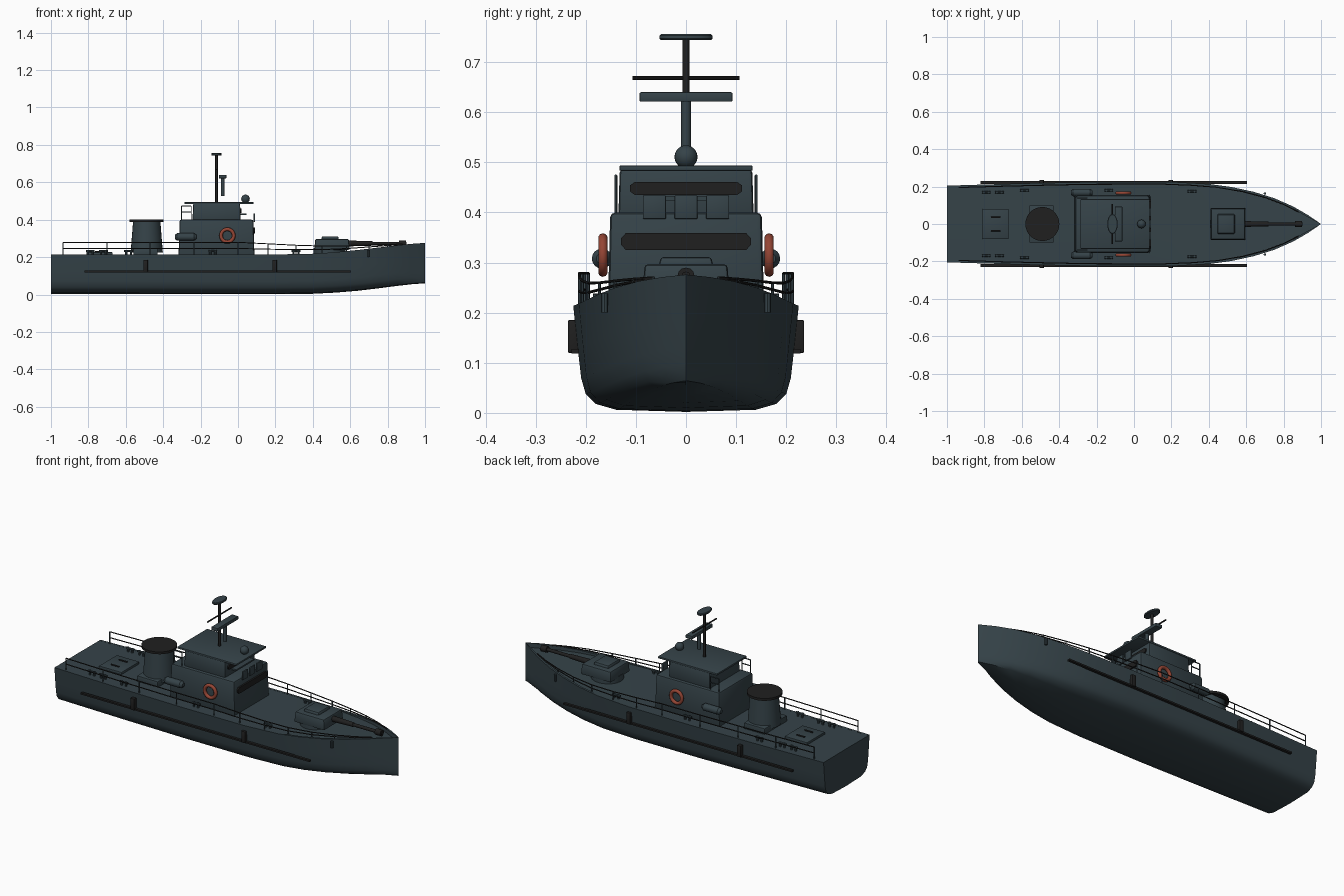
import bpy, bmesh, math
from mathutils import Vector, Matrix

cube = bpy.data.objects.get("Cube")
if cube:
    bpy.data.objects.remove(cube, do_unlink=True)


def material(name, rgb):
    m = bpy.data.materials.new(name)
    m.use_nodes = True
    m.diffuse_color = (*rgb, 1)
    m.node_tree.nodes["Principled BSDF"].inputs["Base Color"].default_value = (*rgb, 1)
    return m


GREY = material("slate grey", (0.036, 0.056, 0.066))
BLACK = material("soft black", (0.014, 0.014, 0.014))
RED = material("rust red", (0.3, 0.06, 0.035))


def finish(name, bm, mat, smooth=True):
    bmesh.ops.remove_doubles(bm, verts=bm.verts, dist=0.0001)
    bmesh.ops.recalc_face_normals(bm, faces=bm.faces)
    me = bpy.data.meshes.new(name)
    bm.to_mesh(me)
    bm.free()
    me.materials.append(mat)
    ob = bpy.data.objects.new(name, me)
    bpy.context.collection.objects.link(ob)
    if smooth:
        bpy.ops.object.select_all(action="DESELECT")
        ob.select_set(True)
        bpy.context.view_layer.objects.active = ob
        bpy.ops.object.shade_smooth_by_angle(angle=math.radians(35))
    return ob


def box(name, x, y, z, mat=GREY, bevel=0.0, taper=1.0):
    """Box from (min, max) ranges; the top is scaled by taper."""
    bm = bmesh.new()
    bmesh.ops.create_cube(bm, size=1)
    for v in bm.verts:
        k = taper if v.co.z > 0 else 1
        v.co = [(r[0] + r[1]) / 2 + c * (r[1] - r[0]) * s
                for r, c, s in zip((x, y, z), v.co, (k, k, 1))]
    if bevel:
        bmesh.ops.bevel(bm, geom=bm.edges[:], offset=bevel, segments=2,
                        profile=0.5, affect="EDGES")
    return finish(name, bm, mat)


def add_rod(bm, a, b, r1, r2=None, sides=8):
    a, b = Vector(a), Vector(b)
    d = b - a
    turn = Vector((0, 0, 1)).rotation_difference(d.normalized()).to_matrix().to_4x4()
    bmesh.ops.create_cone(bm, cap_ends=True, segments=sides, radius1=r1,
                          radius2=r1 if r2 is None else r2, depth=d.length,
                          matrix=Matrix.Translation((a + b) / 2) @ turn)


def rods(name, pairs, r, mat=GREY, r2=None, sides=8):
    bm = bmesh.new()
    for a, b in pairs:
        add_rod(bm, a, b, r, r2, sides)
    return finish(name, bm, mat)


def plate(name, outline, x0, x1, mat):
    """Extrude a (y, z) outline along x."""
    bm = bmesh.new()
    face = bm.faces.new([bm.verts.new((x0, y, z)) for y, z in outline])
    ext = bmesh.ops.extrude_face_region(bm, geom=[face])
    bmesh.ops.translate(bm, vec=(x1 - x0, 0, 0),
                        verts=[g for g in ext["geom"] if isinstance(g, bmesh.types.BMVert)])
    return finish(name, bm, mat, False)


# Hull lines: x, half beam, sheer height, keel height
LINES = [(-1, .205, .213, .004), (-.6, .217, .213, .003), (-.2, .225, .213, .002),
         (.2, .225, .214, .002), (.4, .214, .218, .004), (.52, .198, .226, .010),
         (.64, .172, .238, .020), (.75, .138, .251, .033), (.85, .094, .263, .046),
         (.93, .048, .271, .055), (1, 0, .276, .060)]


def line_at(x, col):
    for p, q in zip(LINES, LINES[1:]):
        if x <= q[0]:
            t = (x - p[0]) / (q[0] - p[0])
            return p[col] + t * (q[col] - p[col])
    return LINES[-1][col]


# Hull with a low bulwark around the sunken foredeck
SECTION = [(0, 0), (.62, .02), (.80, .075), (.89, .17), (.93, .32), (.96, .6), (1, 1)]
bm = bmesh.new()
rings = []
for x, beam, sheer, keel in LINES:
    half = [(beam * u, keel + (sheer - keel) * w) for u, w in SECTION]
    inner = max(beam - .012, 0)
    deck = sheer - (sheer - .212) * .4
    half += [(inner, sheer), (inner, deck), (0, deck + .001)]
    full = half + [(-y, z) for y, z in half[-2:0:-1]]
    rings.append([bm.verts.new((x, y, z)) for y, z in full])
n = len(rings[0])
for a, b in zip(rings, rings[1:]):
    for i in range(n):
        bm.faces.new((a[i], a[(i + 1) % n], b[(i + 1) % n], b[i]))
bm.faces.new(rings[0])
bmesh.ops.dissolve_degenerate(bm, dist=0.0001, edges=bm.edges)
finish("hull", bm, GREY)

# Deckhouse, bridge and roof
box("deckhouse", (-.318, .088), (-.156, .156), (.205, .40), bevel=.010, taper=.97)
box("bridge", (-.243, .014), (-.135, .135), (.39, .487), bevel=.008, taper=.98)
box("bridge_roof", (-.286, .083), (-.133, .133), (.483, .494), bevel=.003)


def window_strip(name, w, z0, z1, x0, x1):
    zm, c = (z0 + z1) / 2, .010
    plate(name, [(-w, zm - .006), (-w + c, z0), (w - c, z0), (w, zm - .006),
                 (w, zm + .006), (w - c, z1), (-w + c, z1), (-w, zm + .006)], x0, x1, BLACK)


window_strip("deckhouse_window", .13, .325, .359, .083, .092)
window_strip("bridge_window", .112, .435, .461, .010, .019)
for i in (-1, 0, 1):
    box(f"wind_screen_{i + 2}", (.083, .092), (i * .063 - .023, i * .063 + .023),
        (.387, .434), bevel=.002)
box("bridge_visor", (.010, .045), (-.08, .08), (.424, .432))

# Roof dome, masts and aerials
bm = bmesh.new()
bmesh.ops.create_uvsphere(bm, u_segments=20, v_segments=12, radius=.023,
                          matrix=Matrix.Translation((.04, 0, .511)))
finish("roof_dome", bm, GREY)
rods("main_mast", [((-.115, 0, .49), (-.115, 0, .747))], .007, BLACK, sides=12)
rods("mast_yard", [((-.115, -.107, .668), (-.115, .107, .668))], .004, BLACK)
bm = bmesh.new()
bmesh.ops.create_cone(bm, cap_ends=True, segments=20, radius1=1, radius2=1, depth=.012,
                      matrix=Matrix.Translation((-.115, 0, .75)) @ Matrix.Diagonal((.028, .053, 1, 1)))
bmesh.ops.bevel(bm, geom=[e for e in bm.edges if abs(e.verts[0].co.z - e.verts[1].co.z) < .001],
                offset=.003, segments=1, affect="EDGES")
finish("mast_top_aerial", bm, GREY)
rods("radar_post", [((-.082, 0, .528), (-.082, 0, .625))], .010, sides=12)
box("radar_bar", (-.102, -.062), (-.093, .093), (.621, .64), bevel=.003)

# Funnel
box("funnel_base", (-.56, -.43), (-.10, .10), (.205, .245), bevel=.004)
rods("funnel", [((-.488, 0, .225), (-.488, 0, .392))], .086, r2=.073, sides=28)
rods("funnel_cap", [((-.49, 0, .388), (-.49, 0, .401))], .091, BLACK, sides=28)

# Aft hatch
box("aft_hatch", (-.81, -.67), (-.08, .08), (.205, .226), bevel=.003)
rods("hatch_handles", [((-.765, y, .229), (-.715, y, .229)) for y in (-.035, .035)], .004, BLACK)

# Deck gun
rods("gun_ring", [((.49, 0, .205), (.49, 0, .25))], .085, sides=24)
box("gun_turret", (.408, .597), (-.087, .087), (.238, .297), bevel=.008, taper=.95)
box("turret_roof", (.445, .54), (-.055, .055), (.29, .311), bevel=.006, taper=.92)
rods("gun_sleeve", [((.58, 0, .273), (.72, 0, .273))], .016, BLACK, .012, 12)
rods("gun_barrel", [((.70, 0, .273), (.90, 0, .273))], .009, BLACK, sides=12)
rods("gun_muzzle", [((.862, 0, .273), (.897, 0, .273))], .017, BLACK, sides=12)

for s, side in ((1, "left"), (-1, "right")):
    # Rubbing strake and fenders
    box(f"{side}_strake", (-.82, .605), sorted((s * .214, s * .229)), (.119, .128), BLACK)
    for i, x in enumerate((-.494, .196)):
        box(f"{side}_fender_{i + 1}", (x - .012, x + .012), sorted((s * .212, s * .236)),
            (.12, .185), BLACK, .003)
    rods(f"{side}_bow_fairlead", [((.70, s * .163, .20), (.70, s * .163, .238))], .007)

    # Life raft canister and its cradle
    rods(f"{side}_raft", [((-.325, s * .168, .308), (-.235, s * .168, .308))], .020, sides=16)
    rods(f"{side}_raft_ends", [((-.325, s * .168, .308), (-.338, s * .168, .308)),
                              ((-.235, s * .168, .308), (-.222, s * .168, .308))],
         .020, r2=.011, sides=16)

    # Lifebuoy
    bpy.ops.mesh.primitive_torus_add(location=(-.057, s * .166, .315), rotation=(math.pi / 2, 0, 0),
                                     major_radius=.034, minor_radius=.0095,
                                     major_segments=28, minor_segments=10)
    buoy = bpy.context.object
    buoy.name = f"{side}_lifebuoy"
    buoy.data.materials.append(RED)
    bpy.ops.object.shade_smooth_by_angle(angle=math.radians(60))

    # Deck railing
    def rail_point(x, lift):
        sheer = line_at(x, 2)
        top = .279 - .02 * max(0, min(1, x / .4)) + .3 * max(0, sheer - .23)
        return Vector((x, s * (line_at(x, 1) - .012), sheer + (top - sheer) * lift))

    stations = [-.935, -.70, -.47, -.235, 0, .16, .31, .45, .58, .70, .80, .88]
    rods(f"{side}_rail_posts", [(rail_point(x, -.05), rail_point(x, 1)) for x in stations], .003, sides=6)
    for lift, part in ((1, "top"), (.5, "middle")):
        pts = [rail_point(x, lift) for x in stations]
        rods(f"{side}_{part}_rail", list(zip(pts, pts[1:])), .0028, BLACK, sides=6)

    # Bridge wing railing
    y = s * .14
    wing = [((x, y, .395), (x, y, .474)) for x in (-.303, -.25)]
    wing += [((-.303, y, z), (-.25, y, z)) for z in (.44, .473)]
    rods(f"{side}_wing_rail", wing, .003, sides=6)

    # Bollards and cleats
    for i, (x, y) in enumerate(((-.79, .17), (-.72, .17), (-.585, .18), (-.135, .18), (.31, .175))):
        y *= s
        rods(f"{side}_bollard_{i + 1}",
             [((x + d, y, .208), (x + d, y, .238)) for d in (-.013, .013)]
             + [((x - .024, y, .232), (x + .024, y, .232))], .006)
